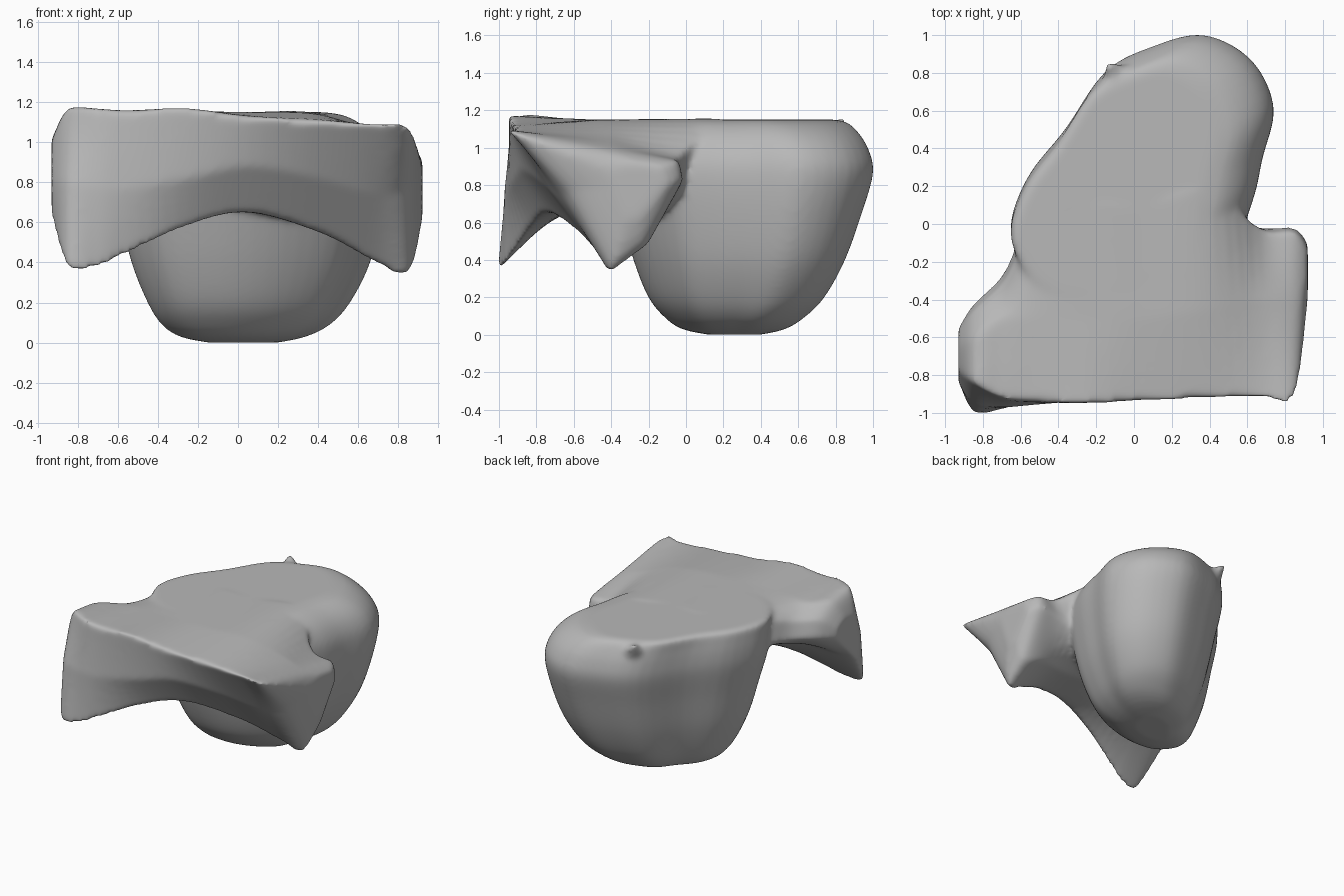
import bpy
import bmesh
from mathutils import Vector

cube = bpy.data.objects.get("Cube")
if cube:
    bpy.data.objects.remove(cube, do_unlink=True)

grey = bpy.data.materials.new("plain grey")
grey.use_nodes = True
grey.diffuse_color = (0.48, 0.48, 0.48, 1)
grey.node_tree.nodes["Principled BSDF"].inputs["Base Color"].default_value = (0.48, 0.48, 0.48, 1)


def spline(pts, steps, closed=False):
    """Smooth curve through the points."""
    n, out = len(pts), []
    get = (lambda i: pts[i % n]) if closed else (lambda i: pts[max(0, min(n - 1, i))])
    for i in range(n if closed else n - 1):
        a, b, c, d = (get(i + k) for k in (-1, 0, 1, 2))
        for s in range(steps):
            t = s / steps
            out.append(b + (c - a) * t / 2 + (2 * a - 5 * b + 4 * c - d) * t * t / 2
                       + (3 * b - a - 3 * c + d) * t ** 3 / 2)
    if not closed:
        out.append(pts[-1])
    return out


def loft(bm, rings):
    """Skin smoothly between rings and cap both ends."""
    columns = [spline(list(col), 5) for col in zip(*rings)]
    loops = [[bm.verts.new(p) for p in ring] for ring in zip(*columns)]
    n = len(columns)
    for lo, hi in zip(loops, loops[1:]):
        for i in range(n):
            j = (i + 1) % n
            bm.faces.new((lo[i], lo[j], hi[j], hi[i]))
    bm.faces.new(loops[0])
    bm.faces.new(loops[-1])


bm = bmesh.new()

# Rounded bowl body: one outline fitted to the extents at each height
outline = [(.37, 1), (.62, .87), (.74, .62), (.68, .35), (.63, .13), (.52, -.1), (.22, -.31),
           (-.12, -.4), (-.46, -.34), (-.65, -.06), (-.57, .24), (-.36, .51), (-.15, .81), (.1, .94)]
outline = spline([Vector((x, y, 0)) for x, y in outline], 4, True)
levels = [  # z, x min, x max, y min, y max
    (0, -.15, .2, .12, .4), (.03, -.29, .34, -.02, .53), (.09, -.38, .46, -.11, .63),
    (.2, -.45, .56, -.2, .74), (.4, -.53, .66, -.28, .85), (.65, -.59, .72, -.35, .94),
    (.86, -.64, .74, -.4, 1), (.98, -.65, .71, -.4, .98), (1.07, -.65, .64, -.4, .93),
    (1.13, -.65, .54, -.4, .87), (1.15, -.63, .43, -.38, .81)]
body = []
for z, x0, x1, y0, y1 in levels:
    body.append([Vector((x0 + (p.x + .65) / 1.39 * (x1 - x0),
                         y0 + (p.y + .4) / 1.4 * (y1 - y0), z)) for p in outline])
loft(bm, body)

# Arched front bar: side sections from the tall end to the drooping lobe,
# each running front top, front, tip, underside, rear, rear top, top
sections = [
    (-.93, (-.78, 1), (-.84, .8), (-.82, .62), (-.7, .74), (-.55, .9), (-.56, .97), (-.65, 1.02)),
    (-.85, (-.84, 1.17), (-.95, .8), (-1, .36), (-.72, .68), (-.42, .92), (-.46, 1.05), (-.6, 1.14)),
    (-.7, (-.92, 1.17), (-.97, .78), (-.98, .37), (-.6, .76), (-.27, .92), (-.32, 1.06), (-.5, 1.14)),
    (-.55, (-.94, 1.16), (-.96, .77), (-.93, .44), (-.5, .8), (-.02, .92), (-.08, 1.12), (-.5, 1.15)),
    (-.25, (-.95, 1.17), (-.93, .82), (-.83, .58), (-.45, .72), (0, .8), (.1, 1.15), (-.5, 1.15)),
    (.05, (-.94, 1.13), (-.88, .88), (-.74, .65), (-.4, .66), (0, .7), (.1, 1.15), (-.5, 1.15)),
    (.4, (-.93, 1.11), (-.78, .82), (-.58, .55), (-.3, .57), (0, .7), (.18, 1.14), (-.45, 1.14)),
    (.68, (-.92, 1.09), (-.69, .74), (-.44, .4), (-.2, .52), (-.02, .8), (-.03, .96), (-.4, 1.05)),
    (.85, (-.92, 1.08), (-.62, .77), (-.4, .34), (-.22, .48), (-.02, .83), (-.04, .93), (-.4, .99)),
    (.92, (-.4, .88), (-.38, .8), (-.32, .62), (-.25, .62), (-.1, .8), (-.13, .9), (-.28, .92))]
loft(bm, [[Vector((x, y, z)) for y, z in pts] for x, *pts in sections])

# Small pinched peak at the back corner of the top
peak = bmesh.ops.create_cone(bm, cap_ends=True, segments=20, radius1=.17, radius2=.02, depth=.22)
for v in peak["verts"]:
    v.co = Vector((v.co.x - .07 - v.co.z * .6, v.co.y + .75 + v.co.z * .8, v.co.z * .8 + 1.07))

bmesh.ops.recalc_face_normals(bm, faces=bm.faces)
mesh = bpy.data.meshes.new("saddle_block")
bm.to_mesh(mesh)
bm.free()
block = bpy.data.objects.new("saddle_block", mesh)
bpy.context.collection.objects.link(block)
mesh.materials.append(grey)

# Fuse the parts into one soft skin
fuse = block.modifiers.new("fuse", 'REMESH')
fuse.mode = 'VOXEL'
fuse.voxel_size = .016
fuse.use_smooth_shade = True
soften = block.modifiers.new("soften", 'SMOOTH')
soften.factor = .5
soften.iterations = 16
